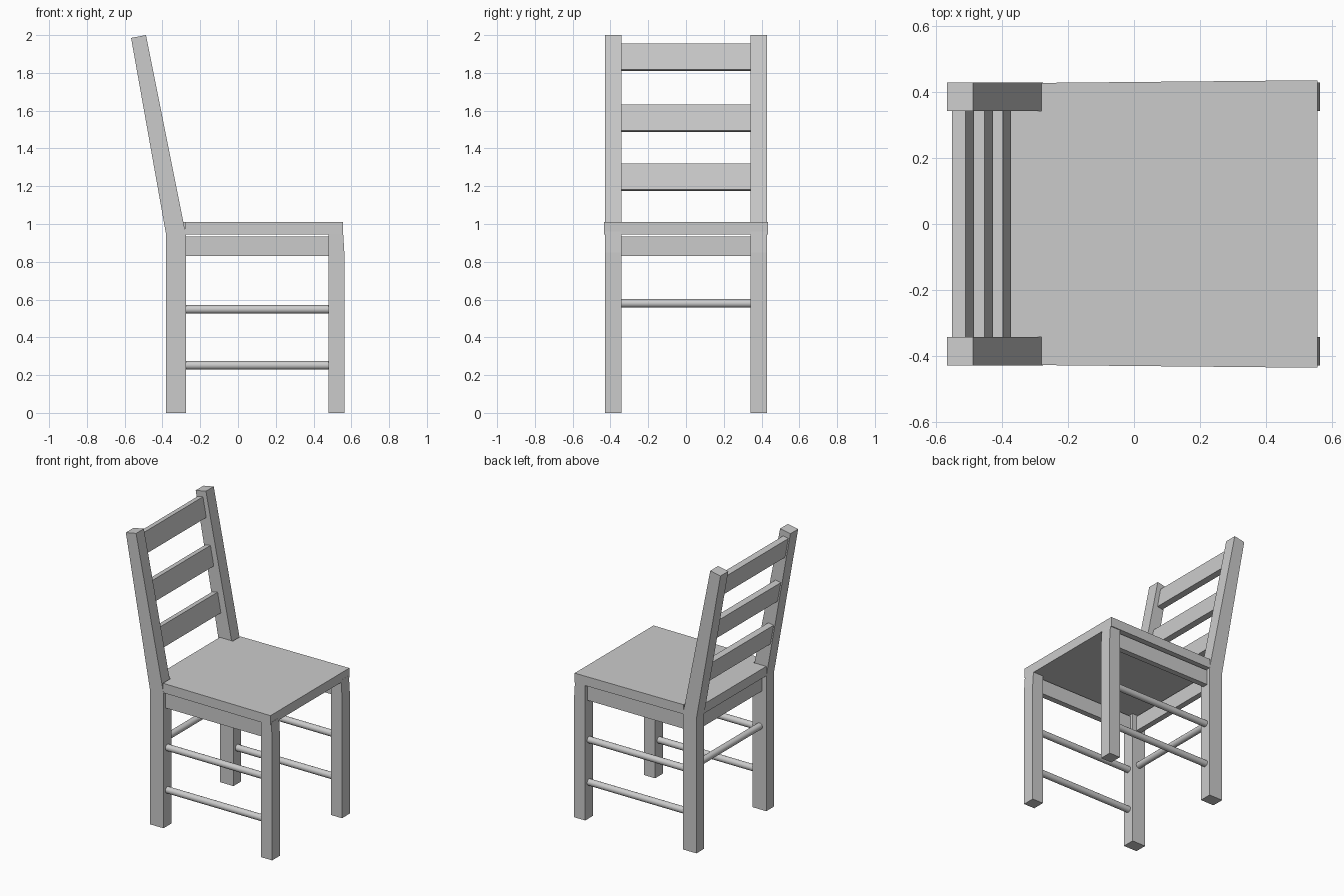
import bpy, bmesh, math
from mathutils import Matrix

if "Cube" in bpy.data.objects:
    bpy.data.objects.remove(bpy.data.objects["Cube"])


def make_object(name, bm):
    bmesh.ops.recalc_face_normals(bm, faces=bm.faces)
    me = bpy.data.meshes.new(name)
    bm.to_mesh(me)
    bm.free()
    ob = bpy.data.objects.new(name, me)
    bpy.context.collection.objects.link(ob)
    return ob


def prism(name, pts, a, b, axis):
    """Extrude a 2D profile between a and b: 'Y' takes (x, z), 'Z' takes (x, y)."""
    bm = bmesh.new()
    place = (lambda p, t: (p[0], t, p[1])) if axis == 'Y' else (lambda p, t: (p[0], p[1], t))
    low = [bm.verts.new(place(p, a)) for p in pts]
    high = [bm.verts.new(place(p, b)) for p in pts]
    bm.faces.new(low)
    bm.faces.new(high)
    n = len(pts)
    for i in range(n):
        j = (i + 1) % n
        bm.faces.new((low[i], low[j], high[j], high[i]))
    return make_object(name, bm)


def box(name, x0, x1, y0, y1, z0, z1):
    return prism(name, [(x0, y0), (x1, y0), (x1, y1), (x0, y1)], z0, z1, 'Z')


def rod(name, centre, length, axis):
    """Smooth round stretcher along X or Y."""
    bm = bmesh.new()
    rot = Matrix.Rotation(math.pi / 2, 4, 'Y' if axis == 'X' else 'X')
    bmesh.ops.create_cone(bm, cap_ends=True, segments=20, radius1=0.0225, radius2=0.0225,
                          depth=length, matrix=Matrix.Translation(centre) @ rot)
    for f in bm.faces:
        f.smooth = len(f.verts) == 4
    for e in bm.edges:
        e.smooth = all(len(f.verts) == 4 for f in e.link_faces)
    return make_object(name, bm)


IN, OUT = 0.342, 0.428          # inner and outer faces of the legs
MID = (IN + OUT) / 2
REAR, FRONT = -0.275, 0.478     # facing edges of rear and front legs

# Side profiles of the legs
rear_profile = [(-0.38, 0), (REAR, 0), (REAR, 0.94), (-0.487, 2.0), (-0.566, 1.985), (-0.38, 0.94)]
front_profile = [(FRONT, 0), (0.563, 0), (0.563, 0.85), (0.556, 0.96), (FRONT, 0.96)]

for side, s in (("right", -1), ("left", 1)):
    prism("rear_leg_" + side, rear_profile, s * IN, s * OUT, 'Y')
    prism("front_leg_" + side, front_profile, s * IN, s * OUT, 'Y')
    # Side apron and two stretchers
    box("side_apron_" + side, REAR, FRONT, s * MID - 0.02, s * MID + 0.02, 0.83, 0.935)
    for level, z in (("lower", 0.252), ("upper", 0.548)):
        rod(f"{level}_stretcher_{side}", ((REAR + FRONT) / 2, s * MID, z), FRONT - REAR, 'X')

# Rear apron and stretcher
box("rear_apron", -0.348, -0.308, -IN, IN, 0.83, 0.935)
rod("rear_stretcher", (-0.328, 0, 0.58), 2 * IN, 'Y')

# Seat, notched around the back posts
half = [(-0.38, IN), (-0.28, IN), (-0.28, 0.427), (0.555, 0.435)]
prism("seat", half + [(x, -y) for x, y in reversed(half)], 0.944, 1.01, 'Z')

# Leaning back slats, given by their top front edge
lean = math.radians(10.5)
c, s = math.cos(lean), math.sin(lean)
T, H = 0.041, 0.14
for i, (x, z) in enumerate([(-0.397, 1.32), (-0.452, 1.632), (-0.51, 1.955)]):
    pts = [(x, z), (x - T * c, z - T * s),
           (x - T * c + H * s, z - T * s - H * c), (x + H * s, z - H * c)]
    prism(f"back_slat_{i + 1}", pts, -IN, IN, 'Y')
